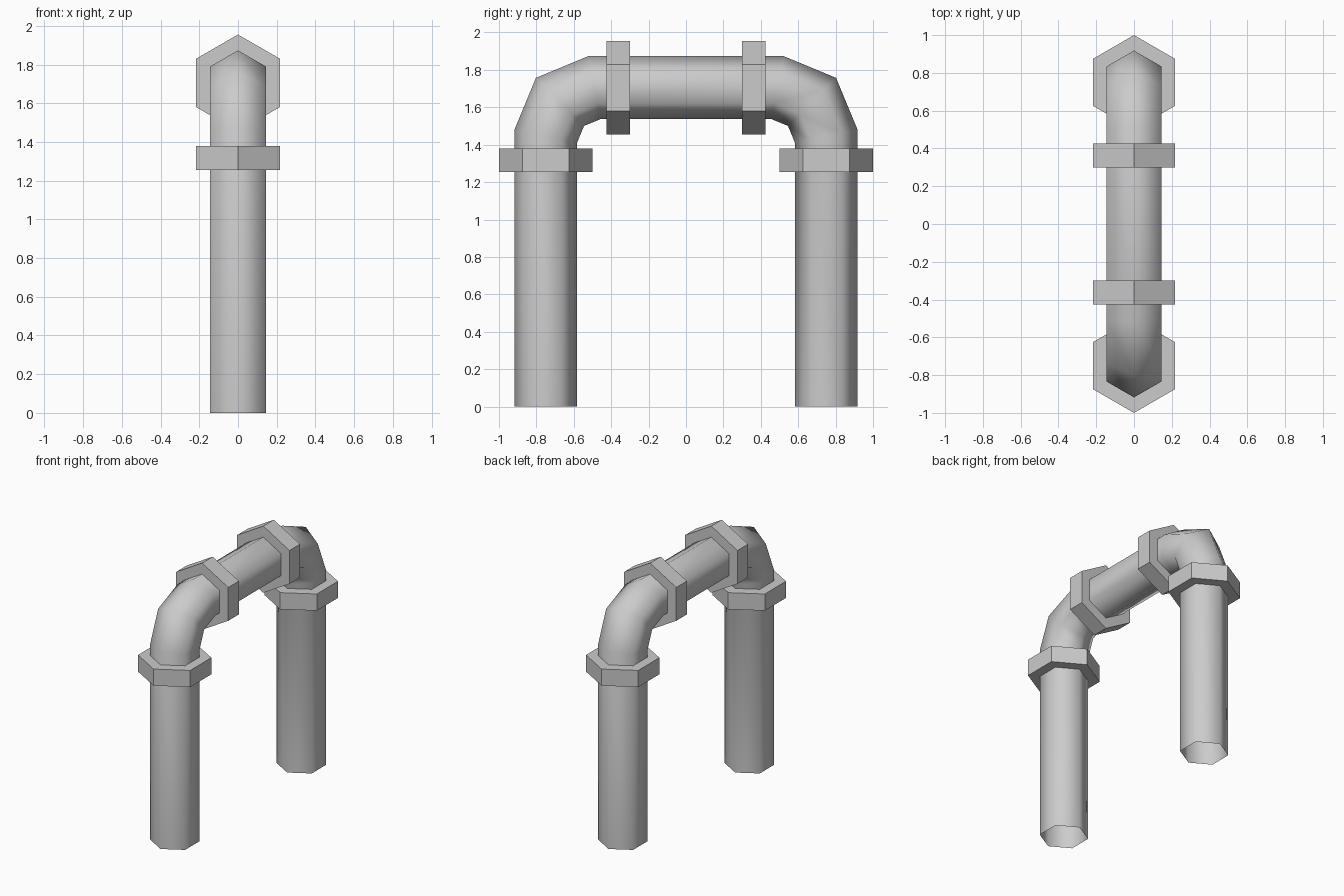
import bpy, bmesh
from math import sin, cos, pi, radians

if "Cube" in bpy.data.objects:
    bpy.data.objects.remove(bpy.data.objects["Cube"])

R_PIPE, R_COLLAR = 0.168, 0.25
Y_LEG, Z_TOP, BEND = 0.75, 1.705, 0.26


def ring(bm, y, z, angle, r, turn=0):
    """Hexagon across the path; angle points outward in the yz plane, turn is the bend there."""
    a = radians(angle)
    stretch = 1 / cos(radians(turn / 2))   # mitre
    out = []
    for k in range(6):
        t = k * pi / 3
        u = r * cos(t) * stretch
        out.append(bm.verts.new((r * sin(t), y + u * cos(a), z + u * sin(a))))
    return out


def sweep(name, stations, closed=False):
    bm = bmesh.new()
    rings = [ring(bm, *s) for s in stations]
    for a, b in zip(rings, rings[1:]):
        for k in range(6):
            j = (k + 1) % 6
            bm.faces.new((a[k], a[j], b[j], b[k]))
    bmesh.ops.recalc_face_normals(bm, faces=bm.faces)
    # an open tube needs its normals to face away from the path
    f = bm.faces[:][0] if not closed else bm.faces[:][6]
    c = sum((v.co for v in rings[1 if closed else 0]), f.calc_center_median() * 0) / 6
    d = f.calc_center_median() - c
    if f.normal.dot(d) < 0:
        bmesh.ops.reverse_faces(bm, faces=bm.faces)
    mesh = bpy.data.meshes.new(name)
    bm.to_mesh(mesh)
    bm.free()
    obj = bpy.data.objects.new(name, mesh)
    bpy.context.collection.objects.link(obj)
    return obj


# Bent pipe, open at both feet
cy, cz = Y_LEG - BEND, Z_TOP - BEND
elbow = [(cy + BEND * cos(radians(b)), cz + BEND * sin(radians(b)), a, t)
         for b, a, t in ((0, 11.25, 22.5), (45, 45, 45), (90, 78.75, 22.5))]
half = [(Y_LEG, 0, 0, R_PIPE)] + [(y, z, a, R_PIPE, t) for y, z, a, t in elbow]
other = [(-s[0], s[1], 180 - s[2], *s[3:]) for s in reversed(half)]
pipe = sweep("pipe", half + other)
pipe.data.polygons.foreach_set("use_smooth", [True] * len(pipe.data.polygons))

# Hexagonal collars: two on the legs, two on the crossbar
radii = (R_PIPE, R_COLLAR, R_COLLAR, R_PIPE)
for side, label in ((1, "back"), (-1, "front")):
    sweep(label + "_leg_collar",
          [(side * Y_LEG, z, 0, r) for z, r in zip((1.255, 1.255, 1.38, 1.38), radii)], True)
    sweep(label + "_crossbar_collar",
          [(side * y, Z_TOP, 90, r) for y, r in zip((0.30, 0.30, 0.425, 0.425), radii)], True)
